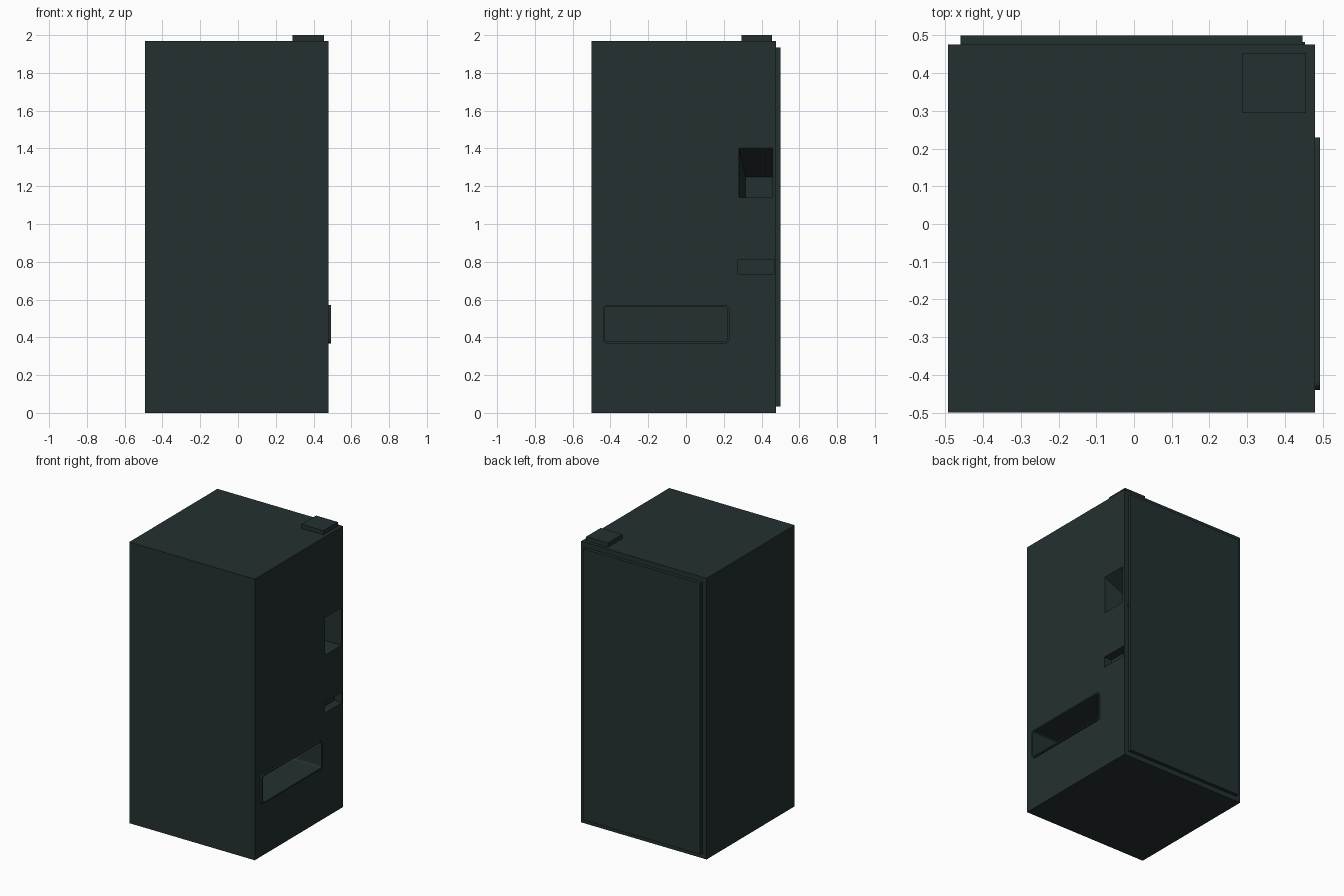
import bpy, bmesh, math

if "Cube" in bpy.data.objects:
    bpy.data.objects.remove(bpy.data.objects["Cube"])

paint = bpy.data.materials.new("dark slate green")
paint.diffuse_color = (0.0176, 0.0296, 0.0296, 1)
paint.use_nodes = True
paint.node_tree.nodes["Principled BSDF"].inputs["Base Color"].default_value = paint.diffuse_color


def loft(name, rings):
    """Closed solid skinned through rings of equal point count."""
    bm = bmesh.new()
    loops = [[bm.verts.new(p) for p in r] for r in rings]
    n = len(loops[0])
    for a, b in zip(loops, loops[1:]):
        for i in range(n):
            j = (i + 1) % n
            bm.faces.new((a[i], a[j], b[j], b[i]))
    bm.faces.new(loops[0][::-1])
    bm.faces.new(loops[-1])
    bmesh.ops.recalc_face_normals(bm, faces=bm.faces)
    me = bpy.data.meshes.new(name)
    bm.to_mesh(me)
    bm.free()
    me.materials.append(paint)
    ob = bpy.data.objects.new(name, me)
    bpy.context.collection.objects.link(ob)
    return ob


def rect(x, y0, y1, z0, z1, r=0):
    """Rectangle in the yz plane at x, with optional rounded corners."""
    if not r:
        return [(x, y0, z0), (x, y1, z0), (x, y1, z1), (x, y0, z1)]
    pts = []
    corners = [(y1 - r, z1 - r), (y0 + r, z1 - r), (y0 + r, z0 + r), (y1 - r, z0 + r)]
    for k, (cy, cz) in enumerate(corners):
        for s in range(4):
            a = math.pi / 2 * (k + s / 3)
            pts.append((x, cy + r * math.cos(a), cz + r * math.sin(a)))
    return pts


def box(name, x0, x1, y0, y1, z0, z1):
    return loft(name, [rect(x0, y0, y1, z0, z1), rect(x1, y0, y1, z0, z1)])


def cut(ob, cutter):
    mod = ob.modifiers.new("cut", 'BOOLEAN')
    mod.operation = 'DIFFERENCE'
    mod.solver = 'EXACT'
    mod.object = cutter
    bpy.context.view_layer.objects.active = ob
    bpy.ops.object.modifier_apply(modifier=mod.name)


SIDE = 0.48  # x of the side face carrying the openings

# main cabinet, door panel on the back, small lock and top box
cabinet = box("cabinet", -0.493, SIDE, -0.5, 0.476, 0, 1.97)
box("back_panel", -0.46, 0.447, 0.474, 0.5, 0.035, 1.935)
box("panel_lock", 0.44, 0.453, 0.474, 0.483, 1.11, 1.125)
box("top_box", 0.288, 0.456, 0.294, 0.454, 1.968, 2.0)

# raised rounded frame around the collection slot
frame = loft("slot_frame", [rect(x, -0.44, 0.23, 0.368, 0.571, 0.022)
                            for x in (SIDE - 0.01, 0.493)])

# openings: sloped recess, shallow slot, deep collection slot
recess = loft("recess_cutter", [rect(SIDE - 0.25, 0.315, 0.459, 1.14, 1.25),
                                rect(SIDE, 0.28, 0.459, 1.14, 1.403),
                                rect(0.6, 0.28, 0.459, 1.14, 1.403)])
slot = box("small_slot_cutter", SIDE - 0.06, 0.6, 0.275, 0.468, 0.735, 0.81)
tray = loft("tray_cutter", [rect(x, -0.43, 0.22, 0.378, 0.561, 0.014)
                            for x in (SIDE - 0.3, 0.6)])
for c in (recess, slot, tray):
    cut(cabinet, c)
cut(frame, tray)
for c in (recess, slot, tray):
    bpy.data.objects.remove(c)
